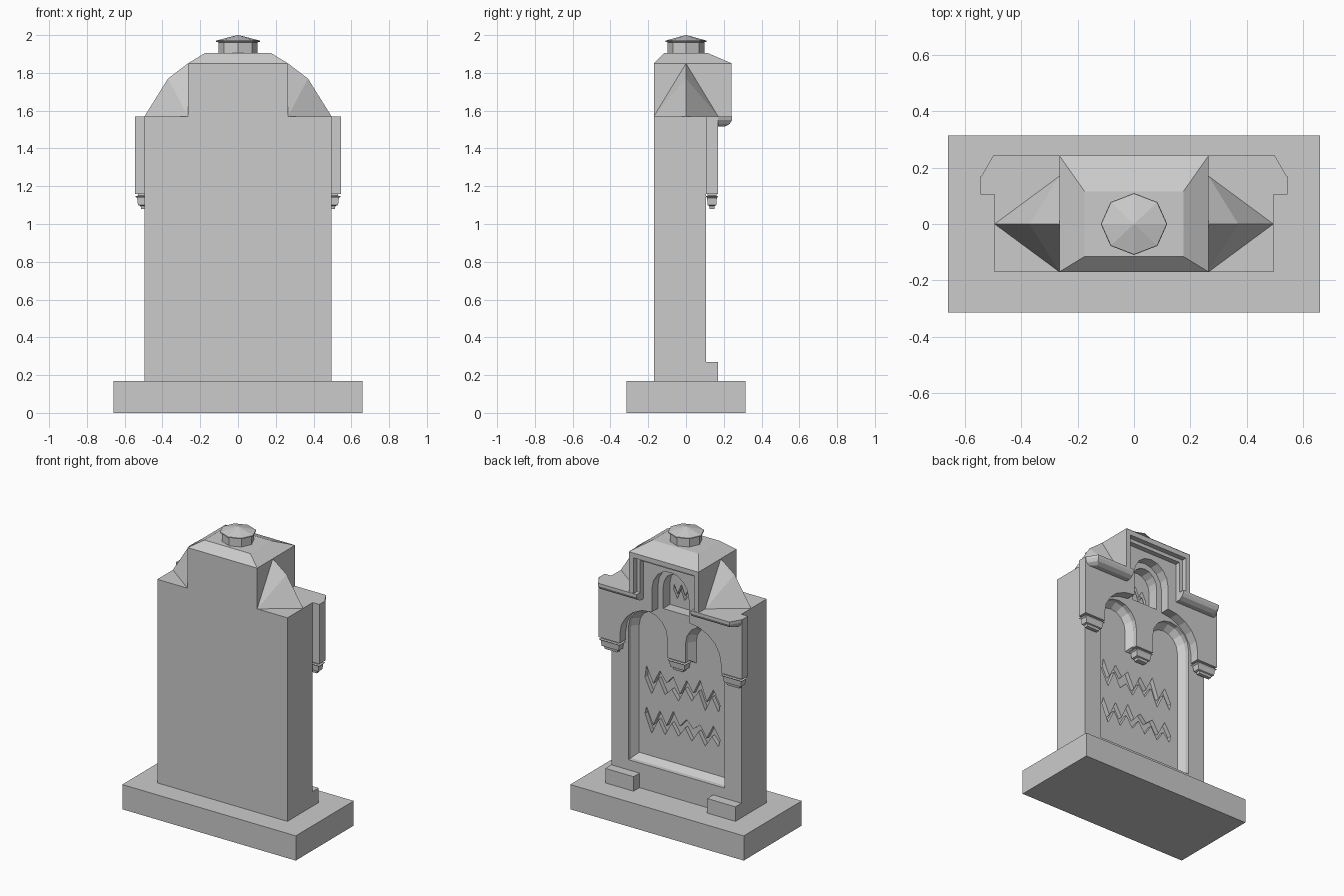
import bpy, bmesh, math, random
from mathutils import Vector

if "Cube" in bpy.data.objects:
    bpy.data.objects.remove(bpy.data.objects["Cube"])


def finish(name, bm):
    bmesh.ops.recalc_face_normals(bm, faces=bm.faces)
    me = bpy.data.meshes.new(name)
    bm.to_mesh(me)
    bm.free()
    ob = bpy.data.objects.new(name, me)
    bpy.context.collection.objects.link(ob)
    return ob


def stack(name, rings, cap=True):
    """Join rings of equal point count into a stacked solid."""
    bm = bmesh.new()
    vs = [[bm.verts.new(p) for p in r] for r in rings]
    n = len(vs[0])
    for a, b in zip(vs, vs[1:]):
        for i in range(n):
            j = (i + 1) % n
            bm.faces.new((a[i], a[j], b[j], b[i]))
    if cap:
        bm.faces.new(vs[0])
        bm.faces.new(vs[-1])
    return finish(name, bm)


def rect(x0, x1, y0, y1, z):
    return [(x0, y0, z), (x1, y0, z), (x1, y1, z), (x0, y1, z)]


def box(name, x0, x1, y0, y1, z0, z1):
    return stack(name, [rect(x0, x1, y0, y1, z0), rect(x0, x1, y0, y1, z1)])


def plate(name, loops, y0, y1):
    """Flat x-z outline, further loops being holes, extruded from y0 to y1."""
    bm = bmesh.new()
    edges = []
    for loop in loops:
        v = [bm.verts.new((x, y0, z)) for x, z in loop]
        edges += [bm.edges.new((v[i - 1], v[i])) for i in range(len(v))]
    bmesh.ops.triangle_fill(bm, edges=edges, use_beauty=True, normal=(0, -1, 0))
    ext = bmesh.ops.extrude_face_region(bm, geom=bm.faces[:], use_keep_orig=True)
    for g in ext["geom"]:
        if isinstance(g, bmesh.types.BMVert):
            g.co.y = y1
    return finish(name, bm)


def arc(cx, cz, rx, rz, a0, a1, n):
    return [(cx + rx * math.cos(math.radians(a0 + (a1 - a0) * i / n)),
             cz + rz * math.sin(math.radians(a0 + (a1 - a0) * i / n))) for i in range(n + 1)]


def mirrored(half):
    """Close a right-hand half outline with its mirror image."""
    return half + [(-x, z) for x, z in reversed(half) if abs(x) > 1e-6]


def inset(loop, d):
    """Mitred inward offset of a counter-clockwise loop."""
    out = []
    for i, p in enumerate(loop):
        p, a, b = Vector(p), Vector(loop[i - 1]), Vector(loop[(i + 1) % len(loop)])
        e, f = (p - a).normalized(), (b - p).normalized()
        n1, n2 = Vector((-e.y, e.x)), Vector((-f.y, f.x))
        out.append(tuple(p + (n1 + n2) * d / (1 + n1.dot(n2))))
    return out


def jagged(cx, cz, width, height, n):
    """Ragged engraved band."""
    top, low = [], []
    for i in range(n + 1):
        x = cx + width * (i / n - 0.5)
        z = cz + (height * 0.45 if i % 2 else -height * 0.2) + random.uniform(-.2, .2) * height
        t = height * random.uniform(0.35, 0.7)
        top.append((x, z + t / 2))
        low.append((x + width * 0.02, z - t / 2))
    return low + top[::-1]


random.seed(4)

# Plinth and core slab
box("plinth", -.66, .66, -.315, .315, 0, .17)
silhouette = mirrored([(.495, .17), (.495, 1.57), (.265, 1.57), (.265, 1.85)])
plate("core_slab", [silhouette], -.17, 0)

# Sunken panel with engraved weathered bands
bands = [jagged(0, .87, .56, .13, 11), jagged(0, .60, .56, .13, 11), jagged(0, 1.54, .14, .08, 5)]
plate("engraved_panel", [silhouette] + bands, 0, .03)

# Surround with the twin-arched opening and the upper niche
opening = [(-.365, .34), (.365, .34)] + arc(.217, 1.25, .148, .15, 0, 180, 8) + [(.069, 1.13)]
opening += [(-.069, 1.13)] + arc(-.217, 1.25, .148, .15, 0, 180, 8)
niche = [(-.10, 1.45), (.10, 1.45)] + arc(0, 1.6, .10, .11, 0, 180, 8)
plate("arched_surround", [silhouette, opening, niche], .03, .105)

# Sloped moulding inside the opening
stack("panel_moulding", [[(x, .075, z) for x, z in opening],
                         [(x, .03, z) for x, z in inset(opening, .03)]], cap=False)

# Front canopy with trefoil cut-out
canopy = [(0, 1.85), (.265, 1.85), (.265, 1.57), (.545, 1.57), (.545, 1.17), (.385, 1.17)]
canopy += arc(.14, 1.22, .245, .22, 0, 90, 5) + arc(0, 1.6, .14, .15, 0, 90, 4)
right = [p for p in canopy[1:-1]]
plate("canopy", [[(0, 1.85)] + right + [(0, 1.75)] + [(-x, z) for x, z in reversed(right)]], .105, .17)

# Stepped frame around the upper block
for name, w, top, y0, y1 in (("inner_frame", .205, 1.79, .17, .205), ("outer_frame", .23, 1.815, .205, .24)):
    plate(name, [mirrored([(w, top), (w, 1.55), (.265, 1.55), (.265, 1.85)])], y0, y1)


# Pendants under the canopy legs and the central post
def pendant(name, cx, cy, hx, hy, z):
    steps = [(0, 0), (0, -.01), (-.012, -.012), (-.012, -.02), (.0, -.024), (-.008, -.032),
             (-.012, -.07), (-.022, -.074), (-.025, -.09)]
    stack(name, [rect(cx - hx - d * 1.3, cx + hx + d * 1.3, cy - hy - d * .8, cy + hy + d * .8, z + dz)
                 for d, dz in steps])


pendant("centre_pendant", 0, .068, .069, .037, 1.13)

for side, s in (("right", 1), ("left", -1)):
    pendant(side + "_pendant", s * .465, .1375, .08, .0325, 1.17)
    # Foot block
    box(side + "_foot", s * .28, s * .495, .105, .17, .17, .27)
    # Cornice with clipped corner and rounded underside
    stack(side + "_cornice", [[(s * .205, .165, z), (s * (.545 - d), .165, z), (s * (.5 - d), y, z), (s * .205, y, z)]
                              for d, y, z in ((.025, .205, 1.515), (.008, .232, 1.53), (0, .243, 1.55), (0, .243, 1.57))])
    # Curved triangular buttress
    bm = bmesh.new()
    for p in ((.265, -.17, 1.57), (.265, .17, 1.57), (.495, 0, 1.57), (.265, 0, 1.85), (.37, 0, 1.77)):
        bm.verts.new((s * p[0], p[1], p[2]))
    bmesh.ops.convex_hull(bm, input=bm.verts[:])
    finish(side + "_buttress", bm)

# Hipped roof
stack("roof", [rect(-.265, .265, -.17, .243, 1.85), rect(-.175, .175, -.115, .115, 1.905)])


# Octagonal finial
def octagon(r, z):
    return [(r * math.cos(i * math.pi / 4), r * .93 * math.sin(i * math.pi / 4), z) for i in range(8)]


stack("finial", [octagon(r, z) for r, z in ((.104, 1.9), (.104, 1.962), (.118, 1.965), (.116, 1.971), (.002, 2.0))])
